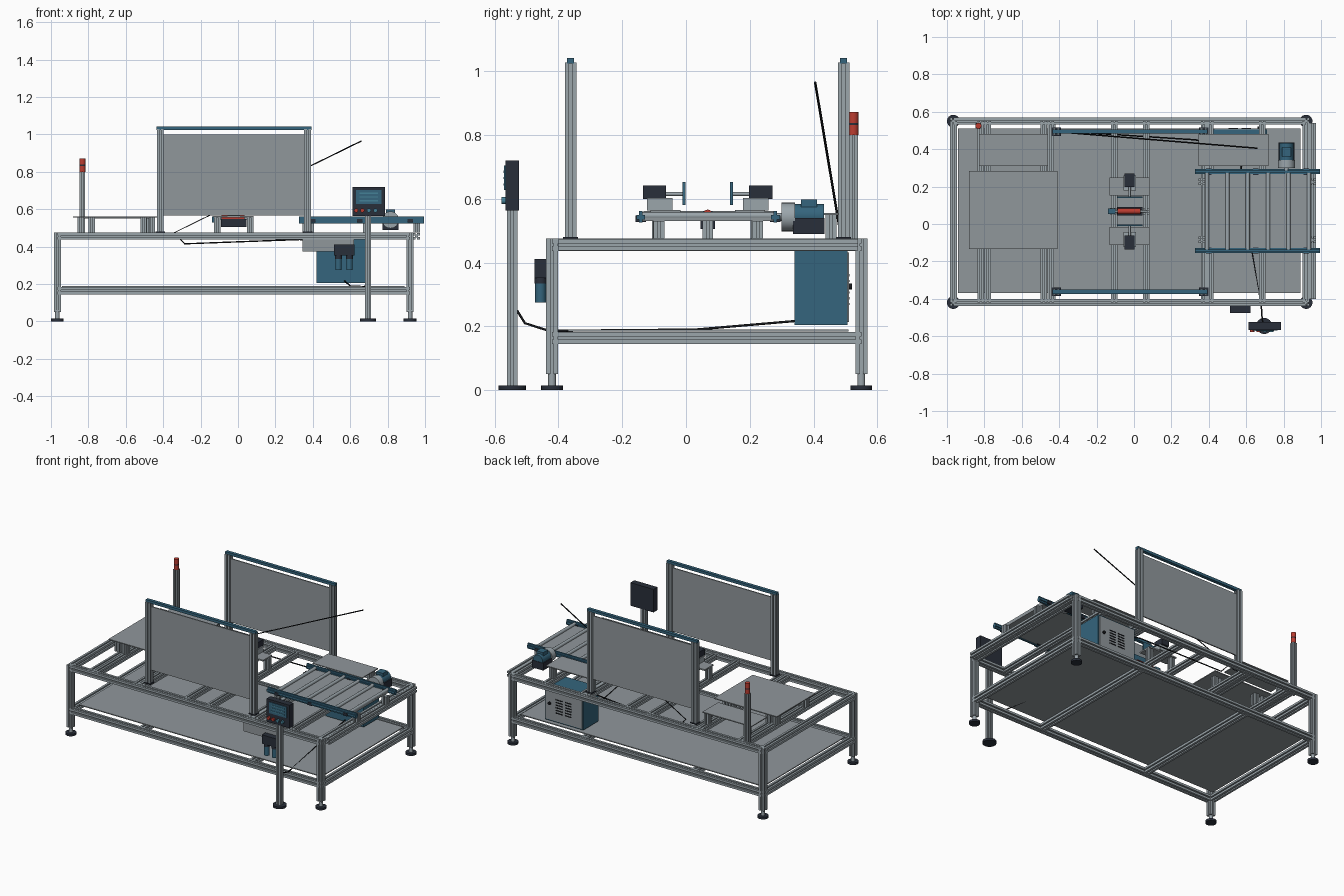
import bpy, bmesh, math
from mathutils import Matrix, Vector

if "Cube" in bpy.data.objects:
    bpy.data.objects.remove(bpy.data.objects["Cube"], do_unlink=True)


def material(name, *rgb):
    mat = bpy.data.materials.new(name)
    mat.use_nodes = True
    color = (*rgb, 1)
    mat.diffuse_color = color
    mat.node_tree.nodes["Principled BSDF"].inputs["Base Color"].default_value = color
    return mat


ALUMINIUM = material("aluminium", .33, .38, .41)
SHEET = material("sheet_grey", .28, .31, .33)
BLUE = material("machine_blue", .035, .13, .205)
DARK = material("dark_plastic", .022, .028, .042)
BLACK = material("cable_black", .008, .009, .011)
RED = material("signal_red", .5, .045, .03)
SCREEN = material("screen_blue", .06, .22, .31)

TURN = {"x": Matrix.Rotation(math.pi / 2, 4, "Y"),
        "y": Matrix.Rotation(-math.pi / 2, 4, "X"),
        "z": Matrix.Identity(4)}


def finish(name, bm, mat):
    bmesh.ops.recalc_face_normals(bm, faces=bm.faces)
    mesh = bpy.data.meshes.new(name)
    bm.to_mesh(mesh)
    bm.free()
    mesh.materials.append(mat)
    obj = bpy.data.objects.new(name, mesh)
    bpy.context.collection.objects.link(obj)
    return obj


def box(name, mat, xs, ys, zs):
    """Box given by its extents along each axis."""
    bm = bmesh.new()
    bmesh.ops.create_cube(bm, size=1)
    spans = (xs, ys, zs)
    for v in bm.verts:
        v.co = Vector([(s[0] + s[1]) / 2 + c * (s[1] - s[0]) for s, c in zip(spans, v.co)])
    return finish(name, bm, mat)


def around(center, size):
    return center - size / 2, center + size / 2


def beam(name, axis, start, end, a, b, w=.038, mat=ALUMINIUM):
    """Slotted square extrusion; a and b are the remaining coordinates in xyz order."""
    h, s, d = w / 2, w * .12, w * .28
    side = [(h, -h), (h, -s), (h - d, -s), (h - d, s), (h, s)]
    bm = bmesh.new()
    verts = []
    for quarter in range(4):
        rot = Matrix.Rotation(quarter * math.pi / 2, 3, "Z")
        verts += [bm.verts.new(rot @ Vector((*p, 0))) for p in side]
    face = bm.faces.new(verts)
    new = bmesh.ops.extrude_face_region(bm, geom=[face])["geom"]
    tops = [g for g in new if isinstance(g, bmesh.types.BMVert)]
    bmesh.ops.translate(bm, verts=tops, vec=(0, 0, end - start))
    place = {"x": (start, a, b), "y": (a, start, b), "z": (a, b, start)}[axis]
    bm.transform(Matrix.Translation(place) @ TURN[axis])
    return finish(name, bm, mat)


def rod(name, mat, axis, start, end, a, b, r, sides=24):
    """Cylinder along an axis."""
    bm = bmesh.new()
    bmesh.ops.create_cone(bm, cap_ends=True, segments=sides, radius1=r, radius2=r, depth=end - start)
    mid = (start + end) / 2
    place = {"x": (mid, a, b), "y": (a, mid, b), "z": (a, b, mid)}[axis]
    bm.transform(Matrix.Translation(place) @ TURN[axis])
    for f in bm.faces:
        f.smooth = len(f.verts) == 4
    for e in bm.edges:
        e.smooth = all(f.smooth for f in e.link_faces)
    return finish(name, bm, mat)


def cable(name, points, r=.004):
    curve = bpy.data.curves.new(name, "CURVE")
    curve.dimensions = "3D"
    curve.bevel_depth = r
    curve.bevel_resolution = 1
    curve.use_fill_caps = True
    line = curve.splines.new("POLY")
    line.points.add(len(points) - 1)
    for p, co in zip(line.points, points):
        p.co = (*co, 1)
    curve.materials.append(BLACK)
    bpy.context.collection.objects.link(bpy.data.objects.new(name, curve))


LEFT, RIGHT, FRONT, BACK = .92, -.966, -.42, .55
DECK, RAIL = .475, .456

# Main frame: corner posts, feet, long rails, end rails
for x in (LEFT, RIGHT):
    for y in (FRONT, BACK):
        beam("corner_post", "z", .05, DECK, x, y)
        rod("foot_stem", ALUMINIUM, "z", .01, .06, x, y, .012)
        rod("foot_pad", DARK, "z", 0, .015, x, y, .034)
for z in (RAIL, .164):
    for y in (FRONT, BACK):
        beam("long_rail", "x", RIGHT, LEFT, y, z)
    for x in (LEFT, RIGHT):
        beam("end_rail", "y", FRONT, BACK, x, z)
for x in (.39, -.44):
    beam("lower_crossbar", "y", FRONT, BACK, x, .164)
for x in (-.819, -.782, -.482, -.445, -.105, .066, .374, .408, .685):
    beam("upper_crossbar", "y", FRONT, BACK, x, RAIL, .034)
beam("outer_end_rail", "y", -.4, .54, .954, RAIL, .036)
box("bottom_shelf", SHEET, (-.94, .89), (-.37, .51), (.184, .19))

# Guard panels on the front and back
for y in (-.362, .494):
    for x in (-.416, .372):
        beam("guard_post", "z", DECK, 1.028, x, y, .036)
        box("guard_post_base", DARK, around(x, .05), around(y, .046), (DECK, .481))
    box("guard_sheet", SHEET, (-.4, .356), around(y, .008), (.567, 1.0))
    box("guard_top_bar", BLUE, (-.435, .392), around(y, .022), (1.024, 1.042))

# Loading table
for x in (-.84, -.782, -.505, -.46):
    for y in (-.09, .22):
        beam("table_leg", "z", DECK, .555, x, y, .034)
box("table_plate", SHEET, (-.883, -.41), (-.133, .283), (.555, .561))
box("rear_left_plate", SHEET, (-.83, -.46), (.31, .48), (.55, .556))
box("rear_right_plate", SHEET, (.345, .72), (.31, .48), (.55, .556))
for x in (-.782, -.482, .39, .685):
    beam("plate_leg", "z", DECK, .55, x, .455, .034)

# Conveyor: side rails, bed, cross rods, legs
for y in (-.142, .28):
    box("conveyor_rail", BLUE, (.325, .995), around(y, .012), (.525, .561))
    box("conveyor_rail_lip", BLUE, (.325, .995), around(y, .028), (.535, .55))
    for x in (.4, .65, .92):
        box("rail_bracket", DARK, around(x, .03), around(y, .034), (.528, .548))
box("conveyor_bed", SHEET, (.39, .945), (-.14, .28), (.53, .542))
for i in range(6):
    rod("conveyor_roller", ALUMINIUM, "y", -.14, .28, .39 + i * .109, .547, .011, 16)
for x in (.362, .955):
    for y in (-.085, .225):
        beam("conveyor_leg", "z", DECK, .53, x, y, .034)

# Conveyor drive motor
rod("gearbox", ALUMINIUM, "y", .3, .342, .815, .543, .045)
rod("motor_body", BLUE, "y", .34, .432, .815, .547, .037)
box("motor_housing", DARK, (.772, .858), (.335, .435), (.49, .54))
box("motor_terminal_box", BLUE, (.79, .84), (.36, .41), (.57, .598))
rod("drive_shaft", ALUMINIUM, "y", .27, .31, .815, .543, .012)

# Centring unit: two opposed grippers mirrored about the roller line
MIDDLE = .068
for side in (-1, 1):
    def span(near, far):
        return sorted((MIDDLE + side * near, MIDDLE + side * far))
    for x in (-.11, .066):
        beam("gripper_leg", "z", DECK, .558, x, MIDDLE + side * .155, .034)
    box("gripper_base", SHEET, (-.13, .083), span(.085, .18), (.556, .565))
    box("gripper_slide", ALUMINIUM, (-.055, .01), span(.11, .19), (.563, .602))
    box("gripper_motor", DARK, (-.05, .003), span(.13, .203), (.6, .642))
    rod("gripper_rod", ALUMINIUM, "y", *span(.075, .14), -.023, .615, .006, 12)
    box("gripper_plate", BLUE, (-.092, .046), span(.07, .079), (.58, .652))

# Centre sensing roller
box("roller_cradle", DARK, (-.09, .045), around(MIDDLE, .045), (.505, .548))
rod("red_roller", RED, "x", -.088, .036, MIDDLE, .551, .015)
box("roller_drive", BLUE, (-.14, -.1), around(MIDDLE, .03), (.53, .562))
for x in (-.11, .066):
    beam("roller_leg", "z", DECK, .55, x, MIDDLE, .034)
rod("roller_shaft", ALUMINIUM, "x", -.11, .07, MIDDLE, .551, .006, 12)

# Control cabinet with vented back door
box("cabinet_body", BLUE, (.42, .71), (.34, .506), (.205, .44))
box("cabinet_door", SHEET, (.428, .702), (.506, .511), (.213, .432))
for x in (.53, .6):
    for row in range(6):
        box("vent_slot", BLACK, around(x, .05), (.51, .513), around(.27 + row * .018, .007))
rod("cabinet_lock", BLACK, "y", .51, .52, .67, .325, .01, 16)

# Air preparation unit on the front rail
box("air_mount_plate", SHEET, (.345, .62), (-.432, -.426), (.375, .44))
box("air_unit_body", DARK, (.512, .622), (-.475, -.436), (.352, .412))
for x in (.537, .596):
    rod("air_unit_bowl", BLUE, "z", .275, .352, x, -.456, .017)
    rod("air_unit_neck", DARK, "z", .335, .355, x, -.456, .019)

# Signal lamp
beam("lamp_pole", "z", .44, .8, -.832, .525, .03)
rod("lamp_lower", RED, "z", .8, .832, -.832, .525, .016)
rod("lamp_ring", DARK, "z", .832, .838, -.832, .525, .0165)
rod("lamp_upper", RED, "z", .838, .872, -.832, .525, .016)

# Operator panel on its stand
rod("stand_base", DARK, "z", 0, .015, .696, -.545, .043)
beam("stand_pole", "z", .015, .6, .696, -.545, .032)
box("panel_housing", DARK, (.612, .786), (-.566, -.524), (.563, .72))
box("panel_screen", BLUE, (.632, .766), (-.57, -.565), (.628, .704))
for row in range(3):
    box("screen_line", SCREEN, (.65, .748), (-.572, -.569), around(.645 + row * .02, .007))
for x, mat in ((.632, RED), (.665, RED), (.7, SCREEN), (.735, SCREEN)):
    rod("panel_button", mat, "y", -.578, -.565, x, .594, .011, 16)

# Cables
cable("overhead_cable", [(.66, .405, .965), (-.34, .487, DECK), (-.285, .49, .415), (.33, .45, .438), (.43, .42, .43)])
cable("floor_cable", [(.69, -.53, .25), (.685, -.505, .21), (.68, -.43, .186), (.6, .03, .19), (.57, .345, .217)])
